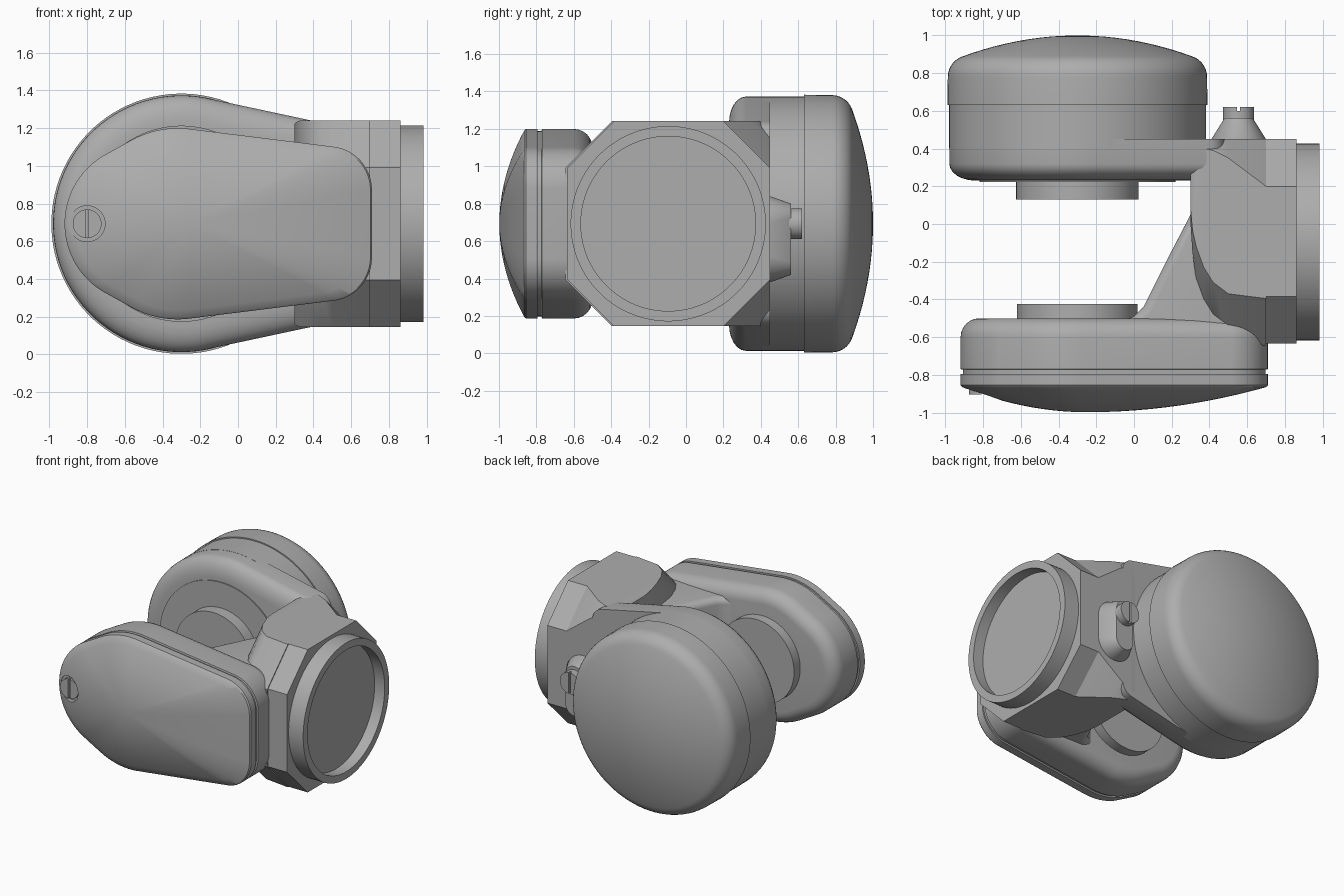
import bpy, bmesh, math

cube = bpy.data.objects.get("Cube")
if cube:
    bpy.data.objects.remove(cube, do_unlink=True)

GREY = (0.42, 0.42, 0.42, 1)
grey = bpy.data.materials.new("plain grey")
grey.use_nodes = True
grey.diffuse_color = GREY
grey.node_tree.nodes["Principled BSDF"].inputs["Base Color"].default_value = GREY

MID = 0.693      # height of the joint axis
AXIS_X = -0.3    # joint axis position
HUB_Y = -0.095   # centre of the mounting flange


def hull(discs, inset=0.0, scale=1.0, centre=(0, 0), n=96):
    """Outline around a group of discs (u, v, radius), inset or scaled."""
    pts = []
    for i in range(n):
        a = 2 * math.pi * (i + 0.5) / n
        c, s = math.cos(a), math.sin(a)
        u, v, r = max(discs, key=lambda d: d[0] * c + d[1] * s + d[2])
        p = (u + (r - inset) * c, v + (r - inset) * s)
        pts.append([centre[k] + (p[k] - centre[k]) * scale for k in (0, 1)])
    return pts


def finish(obj, angle=32):
    bpy.ops.object.select_all(action='DESELECT')
    obj.select_set(True)
    bpy.context.view_layer.objects.active = obj
    bpy.ops.object.shade_smooth_by_angle(angle=math.radians(angle))


def loft(name, rings, axis='Y', bevel=0.0):
    """Skin a list of (position, outline) along an axis and cap the ends."""
    bm = bmesh.new()
    place = {'X': lambda p, u, v: (p, u, v),
             'Y': lambda p, u, v: (u, p, v),
             'Z': lambda p, u, v: (u, v, p)}[axis]
    rows = [[bm.verts.new(place(p, u, v)) for u, v in pts] for p, pts in rings]
    n = len(rows[0])
    for a, b in zip(rows, rows[1:]):
        for i in range(n):
            j = (i + 1) % n
            bm.faces.new((a[i], a[j], b[j], b[i]))
    bm.faces.new(rows[0])
    bm.faces.new(rows[-1])
    bmesh.ops.recalc_face_normals(bm, faces=bm.faces)
    if bevel:
        rim = [e for e in bm.edges if e.calc_face_angle(0) > 1.0
               and abs(e.verts[0].co.z - e.verts[1].co.z) < 0.001]
        bmesh.ops.bevel(bm, geom=rim, offset=bevel, segments=6,
                        profile=0.5, affect='EDGES')
    mesh = bpy.data.meshes.new(name)
    bm.to_mesh(mesh)
    bm.free()
    mesh.materials.append(grey)
    obj = bpy.data.objects.new(name, mesh)
    bpy.context.collection.objects.link(obj)
    finish(obj)
    return obj


def disc(name, x, z, r, y0, y1):
    d = [(x, z, r)]
    return loft(name, [(y0, hull(d)), (y1, hull(d))])


def cut(obj, cutter):
    mod = obj.modifiers.new("cut", 'BOOLEAN')
    mod.operation = 'DIFFERENCE'
    mod.solver = 'EXACT'
    mod.object = cutter
    finish(obj)
    bpy.ops.object.modifier_apply(modifier=mod.name)
    bpy.data.objects.remove(cutter, do_unlink=True)
    finish(obj)


def slot(x, z, y0, y1):
    w, h = 0.008, 0.12
    box = [(x - w, z - h), (x + w, z - h), (x + w, z + h), (x - w, z + h)]
    return loft("slot_cutter", [(y0, box), (y1, box)])


def rounded(discs, y0, y1, width, depth, steps=7):
    """Rings for a rounded rim starting flat at y0 and ending vertical."""
    rings = []
    for i in range(steps):
        a = math.pi / 2 * i / (steps - 1)
        rings.append((y0 + depth * (1 - math.cos(a)),
                      hull(discs, width * (1 - math.sin(a)))))
    return rings + [(y1, hull(discs))]


# Front arm: tapered body with a soft inner rim and a seam groove
front = [(-0.32, MID, 0.507), (-0.5, MID, 0.42),
         (0.48, MID + 0.18, 0.23), (0.48, MID - 0.18, 0.23)]
rings = rounded(front, -0.5, -0.77, 0.1, -0.1)
rings += [(-0.773, hull(front, 0.012)), (-0.795, hull(front, 0.012))]
loft("front_arm", rings)

# Front cover: shallow dome with a screw recess
peak = (-0.25, MID)
rings = [(-0.795, hull(front)), (-0.855, hull(front)), (-0.865, hull(front, 0.008))]
for i in range(1, 13):
    s = 1 - i / 12.5
    rings.append((-0.865 - 0.133 * (1 - s * s), hull(front, 0.008, s, peak)))
cover = loft("front_cover", rings)
cut(cover, disc("recess_cutter", -0.8, MID, 0.095, -0.87, -1.1))
screw = disc("front_screw", -0.8, MID, 0.076, -0.86, -0.905)
cut(screw, slot(-0.8, MID, -0.885, -0.95))
disc("front_bearing_disc", AXIS_X, MID, 0.32, -0.52, -0.425)

# Rear arm: plate running from the round housing to the hub
rear = [(AXIS_X, MID, 0.68), (0.38, MID + 0.447, 0.1), (0.38, MID - 0.447, 0.1)]
loft("rear_arm", rounded(rear, 0.23, 0.45, 0.14, 0.09))

# Rear housing and its domed cap
body = [(AXIS_X, MID, 0.681)]
loft("rear_housing", [(0.4, hull(body)), (0.632, hull(body))])
cap = [(AXIS_X, MID, 0.69)]
rings = [(0.632, hull(cap)), (0.78, hull(cap, 0.002))]
for i in range(1, 8):
    a = math.radians(72) * i / 7
    rings.append((0.78 + 0.115 * math.sin(a), hull(cap, 0.002 + 0.115 * (1 - math.cos(a)))))
edge = 0.69 - 0.002 - 0.115 * (1 - math.cos(a))
base = rings[-1][0]
for i in range(1, 11):
    s = 1 - i / 10.5
    rings.append((base + (1 - base) * (1 - s * s), hull([(AXIS_X, MID, edge * s)])))
loft("rear_cap", rings)
disc("rear_bearing_plate", AXIS_X, MID, 0.52, 0.222, 0.3)
disc("rear_bearing_disc", AXIS_X, MID, 0.325, 0.13, 0.3)


def section(y0, y1, half, c0, c1):
    """Chamfered hub section, with separate front and rear chamfers."""
    lo, hi = MID - half, MID + half
    return [(y0 + c0, lo), (y1 - c1, lo), (y1, lo + c1), (y1, hi - c1),
            (y1 - c1, hi), (y0 + c0, hi), (y0, hi - c0), (y0, lo + c0)]


# Hub: curved inner face growing into the octagonal flange
H = 0.548
loft("hub", [(0.30, section(0.0, 0.44, 0.53, 0.08, 0.05)),
             (0.31, section(-0.15, 0.44, 0.54, 0.12, 0.05)),
             (0.33, section(-0.3, 0.445, H, 0.18, 0.05)),
             (0.37, section(-0.45, 0.45, H, 0.22, 0.05)),
             (0.42, section(-0.56, 0.45, H, 0.25, 0.06)),
             (0.50, section(-0.62, 0.45, H, 0.25, 0.1)),
             (0.70, section(-0.645, 0.45, H, 0.25, 0.25))], 'X')
loft("flange", [(x, section(-0.635, 0.45, H, 0.25, 0.25)) for x in (0.69, 0.862)], 'X')

# Open mounting ring on the flange
ring = [(HUB_Y, MID, 0.522)]
loft("mounting_ring", [(0.85, hull(ring)), (0.985, hull(ring)),
                       (0.985, hull(ring, 0.055)), (0.9, hull(ring, 0.055))], 'X')

# Web joining the front arm to the hub
plan = [(-0.08, -0.52), (0.0, -0.49), (0.05, -0.44), (0.17, -0.2),
        (0.3, 0.05), (0.5, 0.05), (0.6, -0.6), (0.0, -0.6)]
loft("web", [(MID - 0.38, plan), (MID + 0.38, plan)], 'Z', bevel=0.05)

# Locking boss and screw behind the hub
foot = [(0.555, 0.525, 0.145), (0.555, 0.695, 0.145)]
top = [(0.555, 0.495, 0.075), (0.555, 0.725, 0.075)]
loft("rear_boss", [(0.43, hull(foot)), (0.45, hull(foot)), (0.562, hull(top))])
screw = disc("rear_screw", 0.555, MID, 0.082, 0.54, 0.62)
cut(screw, slot(0.555, MID, 0.6, 0.7))
